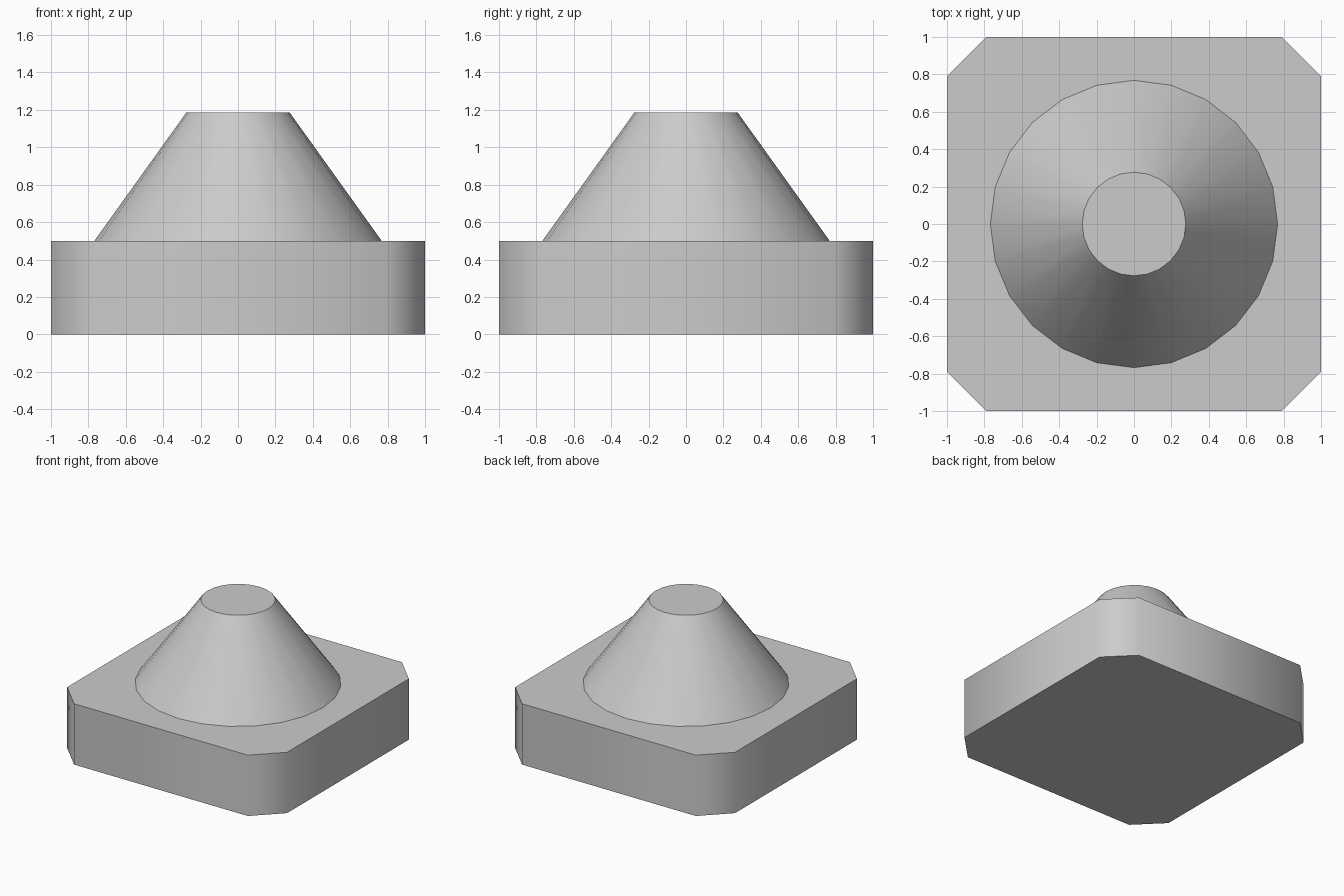
import bpy, bmesh, math
from mathutils import Matrix

if "Cube" in bpy.data.objects:
    bpy.data.objects.remove(bpy.data.objects["Cube"])

BASE_H, TOP_Z = 0.5, 1.185
CHAMFER = 0.21


def add_object(name, bm):
    bmesh.ops.recalc_face_normals(bm, faces=bm.faces)
    mesh = bpy.data.meshes.new(name)
    bm.to_mesh(mesh)
    bm.free()
    obj = bpy.data.objects.new(name, mesh)
    bpy.context.collection.objects.link(obj)
    bpy.ops.object.select_all(action='DESELECT')
    obj.select_set(True)
    bpy.context.view_layer.objects.active = obj
    bpy.ops.object.shade_smooth_by_angle(angle=math.radians(50))
    return obj


# Square base block with chamfered vertical corners
bm = bmesh.new()
bmesh.ops.create_cube(bm, size=1, matrix=Matrix.Translation((0, 0, BASE_H / 2))
                      @ Matrix.Diagonal((2, 2, BASE_H, 1)))
uprights = [e for e in bm.edges
            if abs(e.verts[0].co.z - e.verts[1].co.z) > 0.1]
bmesh.ops.bevel(bm, geom=uprights, offset=CHAMFER, segments=1, affect='EDGES')
add_object("base", bm)

# Truncated cone standing on the base
bm = bmesh.new()
bmesh.ops.create_cone(bm, cap_ends=True, segments=24, radius1=0.768, radius2=0.277,
                      depth=TOP_Z - BASE_H,
                      matrix=Matrix.Translation((0, 0, (TOP_Z + BASE_H) / 2)))
add_object("cone", bm)
